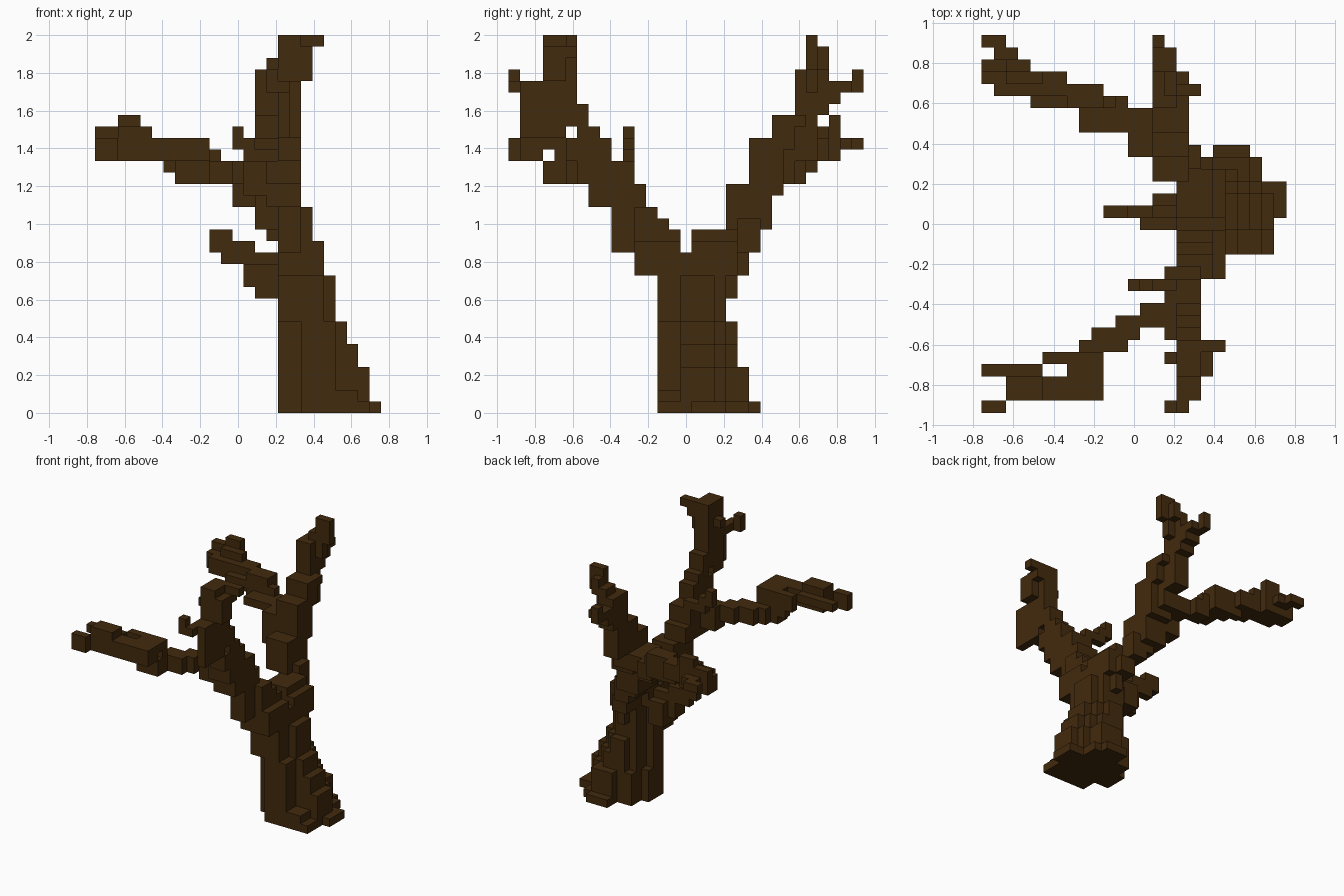
import bpy
import bmesh
from mathutils import Vector

cube = bpy.data.objects.get("Cube")
if cube:
    bpy.data.objects.remove(cube, do_unlink=True)

S = 2 / 33                       # block size; the tree is 25 x 31 x 33 blocks
ORIGIN = Vector((-12.5, -15.5, 0))

bark = bpy.data.materials.new("dark_bark")
bark.use_nodes = True
bark.diffuse_color = (0.055, 0.0235, 0.0042, 1)
bsdf = bark.node_tree.nodes["Principled BSDF"]
bsdf.inputs["Base Color"].default_value = bark.diffuse_color
bsdf.inputs["Roughness"].default_value = 0.9

# Each block run is x0, x1, y0, y1, z0, z1 in block units
# Flared trunk: each level is (z0, z1, right edge, front right edge)
trunk = []
for z0, z1, m, f in [(0, 1, 24, 24), (1, 2, 24, 23), (2, 4, 24, 21), (4, 6, 23, 21),
                     (6, 8, 22, 21), (8, 10, 21, 20), (10, 12, 21, 20)]:
    low = z0 < 4
    trunk += [(18, f, 13, 15, z0, z1),
              (16, m, 15, 17, z0, z1),
              (16 if low else 17, m, 17, 18, z0, z1),
              (17, m - (z0 > 0), 18, 19, z0, z1)]
    if z0 != 8:
        trunk += [(17 if low else 18, m - 1 - (z0 > 0), 19, 20, z0, z1)]
    if low:
        trunk += [(19, m - 1 - (z0 > 0), 20, 21, z0, z1)]
trunk += [
    (24, 25, 16, 19, 0, 1), (19, 22, 21, 22, 0, 1),      # root toes
    (16, 18, 13, 15, 8, 12), (16, 20, 11, 18, 12, 14),   # crotch
    (17, 20, 18, 20, 12, 14), (17, 19, 20, 21, 12, 14),
]

# Short twig low on the side
side_twig = [
    (14, 16, 15, 18, 10, 13), (13, 16, 15, 17, 11, 13), (13, 16, 16, 17, 13, 14),
    (11, 14, 16, 17, 13, 15), (10, 12, 16, 17, 14, 16),
]

# Limb leaning to the front
front_limb = [
    (16, 20, 11, 15, 14, 15), (16, 19, 11, 15, 15, 16), (16, 18, 9, 13, 14, 18),
    (16, 19, 11, 14, 16, 17), (16, 19, 11, 13, 17, 18),
    (15, 18, 7, 12, 18, 20), (15, 18, 6, 11, 20, 22),
    (16, 18, 5, 9, 22, 24), (16, 18, 6, 8, 24, 25),
    (16, 18, 6, 7, 25, 27), (16, 18, 3, 6, 25, 33), (16, 18, 3, 5, 24, 25),
    (17, 18, 1, 3, 24, 28), (16, 18, 1, 3, 28, 29),
    (15, 17, 0, 1, 28, 29), (15, 16, 0, 1, 29, 30),
    (18, 19, 3, 5, 29, 32), (18, 19, 5, 6, 31, 33), (19, 20, 5, 6, 32, 33),
    (15, 16, 4, 5, 30, 31),
    (14, 16, 10, 11, 22, 23), (13, 14, 10, 11, 22, 24),  # small spur
    (12, 13, 10, 11, 23, 25),
]

# Branch reaching sideways from the front limb
front_branch = [
    (13, 16, 7, 9, 19, 22), (11, 14, 7, 8, 20, 22), (9, 13, 6, 7, 20, 22),
    (8, 12, 5, 6, 20, 22), (7, 10, 3, 5, 20, 22), (6, 10, 4, 5, 21, 24),
    (5, 6, 4, 5, 22, 24), (2, 10, 1, 3, 22, 24), (7, 10, 3, 4, 23, 24),
    (0, 5, 3, 4, 23, 24), (2, 5, 1, 3, 24, 25), (0, 2, 0, 1, 22, 24),
]

# Limb leaning to the back
back_limb = [
    (16, 20, 16, 20, 14, 15), (16, 19, 16, 20, 15, 16), (16, 18, 18, 22, 14, 16),
    (15, 17, 20, 22, 15, 16), (17, 18, 20, 22, 16, 17),
    (15, 17, 20, 23, 16, 18), (14, 17, 19, 23, 16, 20),
    (14, 17, 23, 24, 19, 20), (12, 17, 21, 23, 18, 22), (14, 17, 21, 24, 20, 24),
    (14, 16, 24, 25, 20, 24), (14, 17, 23, 25, 23, 26), (14, 16, 25, 27, 22, 26),
    (14, 17, 25, 26, 25, 26), (14, 16, 25, 26, 26, 30),
    (14, 16, 26, 27, 26, 28), (14, 17, 26, 27, 28, 30),
    (14, 16, 27, 28, 26, 30), (14, 16, 28, 29, 27, 29), (14, 16, 29, 30, 28, 29),
    (14, 15, 30, 31, 28, 30), (15, 17, 26, 28, 30, 31), (16, 17, 27, 28, 31, 32),
    (16, 18, 26, 27, 30, 33),
]

# Branch reaching sideways from the back limb
back_branch = [
    (12, 15, 22, 25, 20, 22), (8, 14, 23, 25, 21, 22), (7, 12, 25, 26, 21, 22),
    (10, 12, 24, 26, 20, 21),
    (4, 11, 25, 26, 22, 23), (7, 10, 25, 26, 23, 24), (6, 10, 26, 27, 21, 24),
    (1, 7, 26, 27, 22, 24),
    (0, 7, 27, 28, 22, 24), (2, 5, 27, 28, 24, 25), (0, 4, 28, 29, 22, 25),
    (2, 4, 28, 29, 25, 26), (1, 3, 29, 30, 23, 24), (0, 2, 30, 31, 23, 24),
]

parts = {"trunk": trunk, "side_twig": side_twig, "front_limb": front_limb,
         "front_branch": front_branch, "back_limb": back_limb, "back_branch": back_branch}

# Fill the block grid, each block owned by one part
owner = {}
for name, runs in parts.items():
    for x0, x1, y0, y1, z0, z1 in runs:
        for x in range(x0, x1):
            for y in range(y0, y1):
                for z in range(z0, z1):
                    owner.setdefault((x, y, z), name)


def build_part(name):
    """Make a mesh from the exposed block faces of one part."""
    bm = bmesh.new()
    for cell in [c for c, n in owner.items() if n == name]:
        for axis in range(3):
            for side in (0, 1):
                near = list(cell)
                near[axis] += 2 * side - 1
                if tuple(near) in owner:
                    continue
                u, v = (axis + 1) % 3, (axis + 2) % 3
                ring = []
                for a, b in ((0, 0), (1, 0), (1, 1), (0, 1)):
                    p = Vector(cell)
                    p[axis] += side
                    p[u] += a
                    p[v] += b
                    ring.append(bm.verts.new((p + ORIGIN) * S))
                bm.faces.new(ring if side else ring[::-1])
    bmesh.ops.remove_doubles(bm, verts=bm.verts, dist=S * 0.01)
    # Merge coplanar block faces into larger flat ones
    bmesh.ops.dissolve_limit(bm, angle_limit=0.01, verts=bm.verts, edges=bm.edges)
    mesh = bpy.data.meshes.new(name)
    bm.to_mesh(mesh)
    bm.free()
    mesh.materials.append(bark)
    bpy.context.collection.objects.link(bpy.data.objects.new(name, mesh))


for part in parts:
    build_part(part)
